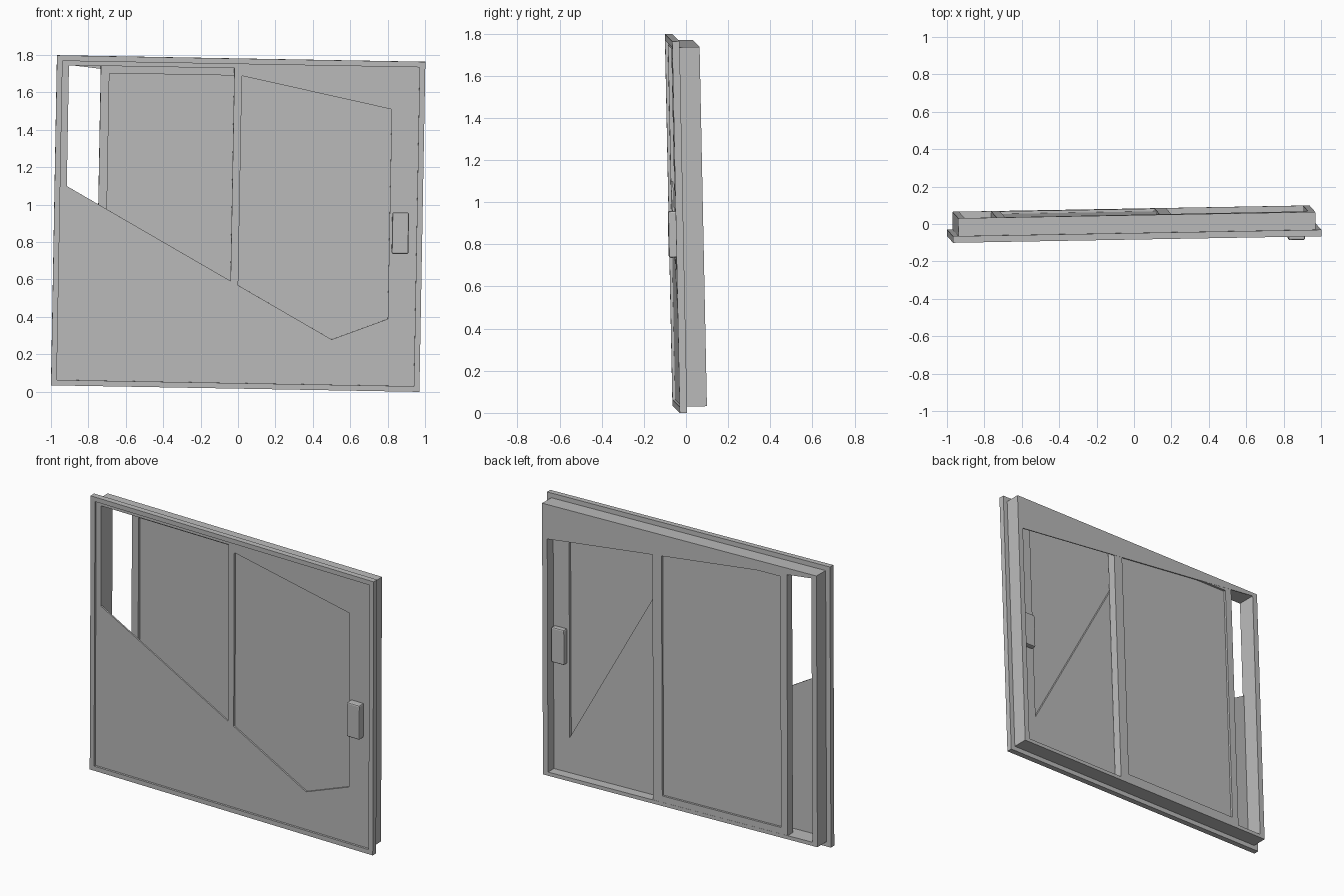
import bpy
import bmesh
from mathutils import Matrix, Vector

cube = bpy.data.objects.get("Cube")
if cube:
    bpy.data.objects.remove(cube, do_unlink=True)

grey = bpy.data.materials.new("plain grey")
grey.use_nodes = True
tone = (0.5, 0.5, 0.5, 1.0)
grey.diffuse_color = tone
grey.node_tree.nodes["Principled BSDF"].inputs["Base Color"].default_value = tone

# The whole window leans slightly: local axes are width, depth and height
across = Vector((1.97, 0.035, -0.035)).normalized()
depth = Vector((0.03, -0.036, 1.762)).cross(across).normalized()
up = across.cross(depth)
LEAN = Matrix((across, depth, up)).transposed().to_4x4()
LEAN.translation = (0, 0, 0.9)


def finish(name, bm):
    bmesh.ops.recalc_face_normals(bm, faces=bm.faces)
    mesh = bpy.data.meshes.new(name)
    bm.to_mesh(mesh)
    bm.free()
    mesh.materials.append(grey)
    obj = bpy.data.objects.new(name, mesh)
    bpy.context.collection.objects.link(obj)
    obj.matrix_world = LEAN
    return obj


def thicken(bm, faces, front, back):
    """Extrude flat faces from the front depth to the back depth."""
    made = bmesh.ops.extrude_face_region(bm, geom=faces)["geom"]
    verts = [g for g in made if isinstance(g, bmesh.types.BMVert)]
    bmesh.ops.translate(bm, vec=(0, back - front, 0), verts=verts)


def prism(name, outline, front, back):
    bm = bmesh.new()
    face = bm.faces.new([bm.verts.new((x, front, z)) for x, z in outline])
    thicken(bm, [face], front, back)
    return finish(name, bm)


def corners(x0, x1, z0, z1):
    return [(x0, z0), (x1, z0), (x1, z1), (x0, z1)]


def slab(name, rect, front, back):
    return prism(name, corners(*rect), front, back)


def ring(name, outer, inner, front, back):
    """Rectangular frame with a rectangular opening."""
    bm = bmesh.new()
    a, b = [[bm.verts.new((x, front, z)) for x, z in corners(*r)]
            for r in (outer, inner)]
    faces = [bm.faces.new((a[i], a[i - 1], b[i - 1], b[i])) for i in range(4)]
    thicken(bm, faces, front, back)
    return finish(name, bm)


# Fixed frame with its outer flange
SHEET, BACK = -0.052, 0.065
body = (-0.955, 0.955, -0.853, 0.853)
opening = (-0.92, 0.92, -0.83, 0.83)
ring("outer_flange", (-0.985, 0.985, -0.8825, 0.8825), body, -0.065, -0.03)
ring("window_frame", body, opening, SHEET, BACK)

# Front cover sheet: sloping lower part and the tapered upper right part
prism("lower_cover", [(-0.92, -0.83), (0.92, -0.83), (0.809, -0.496),
                      (0.511, -0.611), (-0.92, 0.184)], SHEET, -0.042)
prism("right_cover", [(0.006, 0.79), (0.81, 0.625), (0.809, -0.496),
                      (0.92, -0.83), (0.92, 0.83), (0.006, 0.83)], SHEET, -0.042)

# Front sash, its pane and the triangular backing
front_hole = (0.006, 0.81, -0.79, 0.79)
ring("front_sash", (-0.035, 0.92, -0.83, 0.83), front_hole, SHEET + 0.001, 0.003)
slab("front_sash_stile", (-0.035, 0.006, -0.83, 0.83), SHEET, 0)
slab("front_pane", front_hole, -0.038, -0.014)
prism("front_sash_backing", [(0.006, -0.79), (0.81, -0.79), (0.81, -0.61),
                             (0.006, 0.79)], -0.014, 0.003)

# Rear sliding sash and its pane
rear_hole = (-0.702, 0.125, -0.79, 0.79)
ring("rear_sash", (-0.748, 0.188, -0.83, 0.83), rear_hole, 0.01, BACK - 0.001)
slab("rear_pane", rear_hole, 0.027, 0.05)

# Tapered lintel across the back
prism("rear_lintel", [(-0.92, 0.83), (0.92, 0.636), (0.92, 0.835)], 0.059, BACK)

# Handles on both faces of the front sash
for side, near, far in (("front", -0.1, SHEET), ("rear", 0.003, 0.04)):
    handle = slab(side + "_handle", (0.823, 0.912, -0.146, 0.075), near, far)
    bevel = handle.modifiers.new("rounded_edges", "BEVEL")
    bevel.width = 0.008
    bevel.segments = 2
